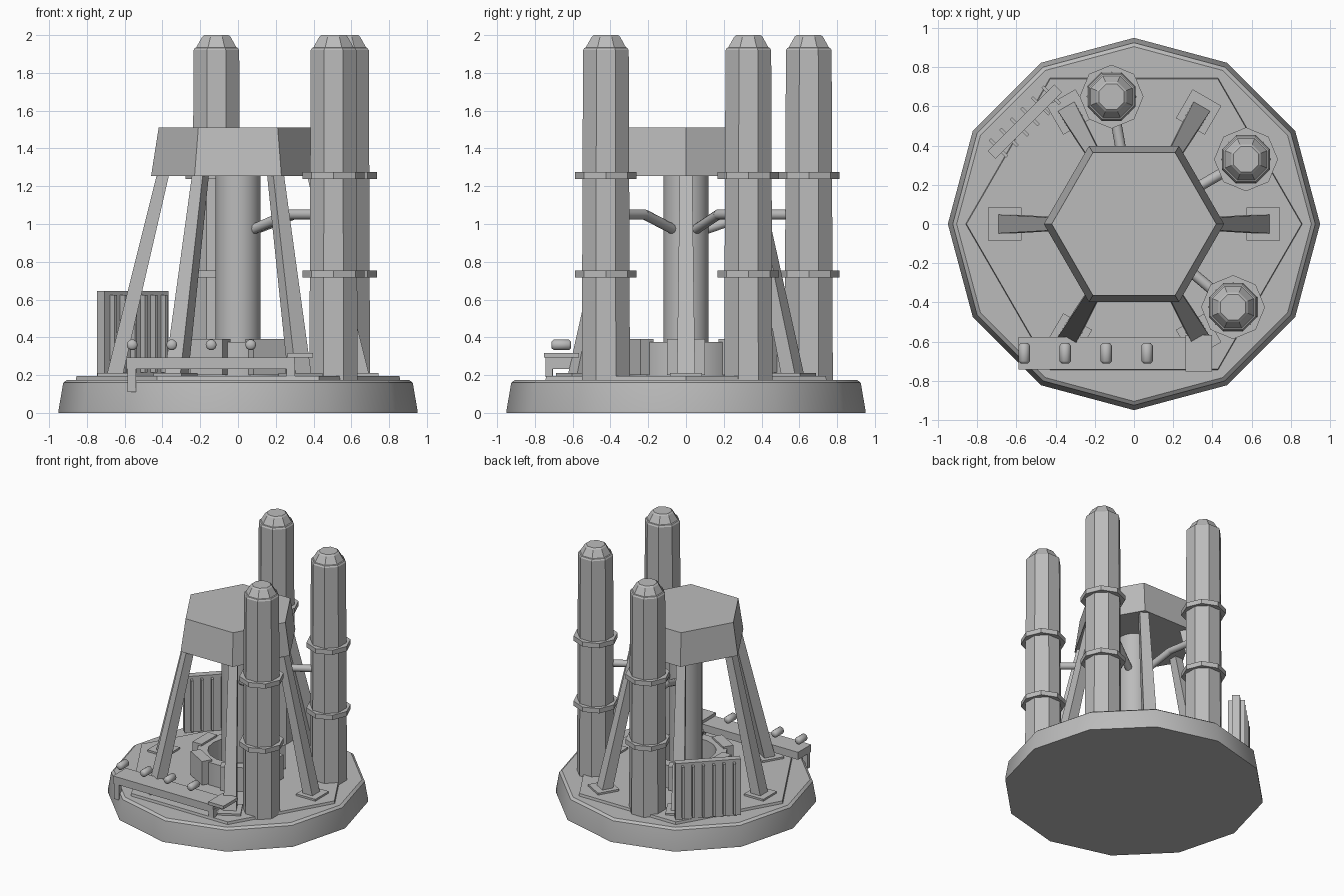
import bpy, bmesh, math
from mathutils import Vector, Matrix

if "Cube" in bpy.data.objects:
    bpy.data.objects.remove(bpy.data.objects["Cube"])

grey = bpy.data.materials.new("plain grey")
grey.diffuse_color = (0.5, 0.5, 0.5, 1)
grey.use_nodes = True
grey.node_tree.nodes["Principled BSDF"].inputs["Base Color"].default_value = grey.diffuse_color


def finish(name, bm, smooth=None):
    bmesh.ops.recalc_face_normals(bm, faces=bm.faces)
    me = bpy.data.meshes.new(name)
    bm.to_mesh(me)
    bm.free()
    ob = bpy.data.objects.new(name, me)
    bpy.context.collection.objects.link(ob)
    me.materials.append(grey)
    if smooth:
        bpy.ops.object.select_all(action='DESELECT')
        ob.select_set(True)
        bpy.context.view_layer.objects.active = ob
        bpy.ops.object.shade_smooth_by_angle(angle=math.radians(smooth))
    return ob


def lathe(name, profile, sides, at=(0, 0, 0), turn=0, closed=False, smooth=None, matrix=None):
    """Spin (radius, height) pairs into a solid; closed joins last to first."""
    bm = bmesh.new()
    rings = []
    for r, z in profile:
        rings.append([bm.verts.new((r * math.cos(turn + 2 * math.pi * i / sides),
                                    r * math.sin(turn + 2 * math.pi * i / sides), z))
                      for i in range(sides)])
    pairs = list(zip(rings, rings[1:]))
    if closed:
        pairs.append((rings[-1], rings[0]))
    else:
        bm.faces.new(rings[0])
        bm.faces.new(rings[-1])
    for a, b in pairs:
        for i in range(sides):
            j = (i + 1) % sides
            bm.faces.new((a[i], a[j], b[j], b[i]))
    bm.transform(matrix or Matrix.Translation(at))
    return finish(name, bm, smooth)


def box(name, centre, size, angle=0, pivot=(0, 0, 0)):
    """Box placed locally, then turned about z and moved to the pivot."""
    bm = bmesh.new()
    bmesh.ops.create_cube(bm, size=1)
    bm.transform(Matrix.Translation(pivot) @ Matrix.Rotation(angle, 4, 'Z')
                 @ Matrix.Translation(centre) @ Matrix.Diagonal((*size, 1)))
    return finish(name, bm)


def rod(name, a, b, r, sides=10):
    a, b = Vector(a), Vector(b)
    d = b - a
    m = Matrix.Translation(a) @ d.to_track_quat('Z', 'Y').to_matrix().to_4x4()
    return lathe(name, [(r, 0), (r, d.length)], sides, matrix=m, smooth=40)


# Base and raised hexagonal deck
lathe("base", [(0.95, 0), (0.95, 0.015), (0.925, 0.16), (0.905, 0.175)], 12, smooth=31)
lathe("deck_plate", [(0.86, 0.17), (0.855, 0.195)], 6)

# Tower head, central column and collar
lathe("tower_head", [(0.46, 1.255), (0.42, 1.51)], 6)
lathe("column", [(0.12, 0.19), (0.12, 1.26)], 20, smooth=35)
lathe("collar", [(0.22, 0.19), (0.30, 0.19), (0.30, 0.375), (0.22, 0.375)], 18,
      closed=True, smooth=35)

# Six tapered legs with foot pads, and collar clamps
for k in range(6):
    ang = k * math.pi / 3
    box("foot_pad", (0.66, 0, 0.2), (0.17, 0.17, 0.02), ang)
    box("collar_clamp", (0.295, 0, 0.295), (0.08, 0.2, 0.19), ang)
    bm = bmesh.new()
    low = [bm.verts.new(p) for p in ((0.61, -0.048, 0.2), (0.695, -0.048, 0.2),
                                     (0.695, 0.048, 0.2), (0.61, 0.048, 0.2))]
    top = [bm.verts.new(p) for p in ((0.365, -0.033, 1.26), (0.43, -0.033, 1.26),
                                     (0.43, 0.033, 1.26), (0.365, 0.033, 1.26))]
    bm.faces.new(low)
    bm.faces.new(top)
    for i in range(4):
        j = (i + 1) % 4
        bm.faces.new((low[i], low[j], top[j], top[i]))
    bm.transform(Matrix.Rotation(ang, 4, 'Z'))
    finish("leg", bm)

# Three tall tanks with bands and a bent pipe to the column
for deg in (-40, 30, 100):
    c, s = math.cos(math.radians(deg)), math.sin(math.radians(deg))
    at = (0.66 * c, 0.66 * s, 0)
    lathe("tank", [(0.138, 0.17), (0.131, 1.92), (0.123, 1.932), (0.115, 1.935),
                   (0.082, 1.99), (0.07, 2.0)], 8, at, math.pi / 8)
    for z in (0.735, 1.257):
        lathe("tank_band", [(0.125, z - 0.019), (0.163, z - 0.019), (0.163, z + 0.019),
                            (0.125, z + 0.019)], 8, at, 0, True)
    pts = [(r * c, r * s, z) for r, z in ((0.10, 0.97), (0.34, 1.05), (0.6, 1.05))]
    rod("pipe_slope", pts[0], pts[1], 0.027)
    rod("pipe_level", pts[1], pts[2], 0.027)

# Radiator panel with upright fins on both sides
spot, tilt = (-0.557, 0.522, 0), math.radians(45)
box("radiator", (0, 0, 0.42), (0.48, 0.055, 0.45), tilt, spot)
for i in range(6):
    box("radiator_fin", (-0.19 + i * 0.076, 0, 0.42), (0.016, 0.125, 0.41), tilt, spot)

# Front gangway with end plate and supports
box("gangway", (-0.145, -0.66, 0.263), (0.89, 0.165, 0.06))
box("gangway_end", (0.33, -0.66, 0.305), (0.135, 0.185, 0.025))
for y in (-0.725, -0.6):
    box("gangway_leg", (0.28, y, 0.225), (0.045, 0.035, 0.07))
box("gangway_hanger", (-0.562, -0.722, 0.185), (0.045, 0.035, 0.15))

# Rounded lamps along the gangway
for i in range(4):
    m = Matrix.Translation((-0.56 + i * 0.209, -0.66, 0.36)) @ Matrix.Rotation(math.pi / 2, 4, 'X')
    lathe("lamp", [(0.018, -0.052), (0.029, -0.04), (0.029, 0.04), (0.018, 0.052)], 10,
          matrix=m, smooth=50)
